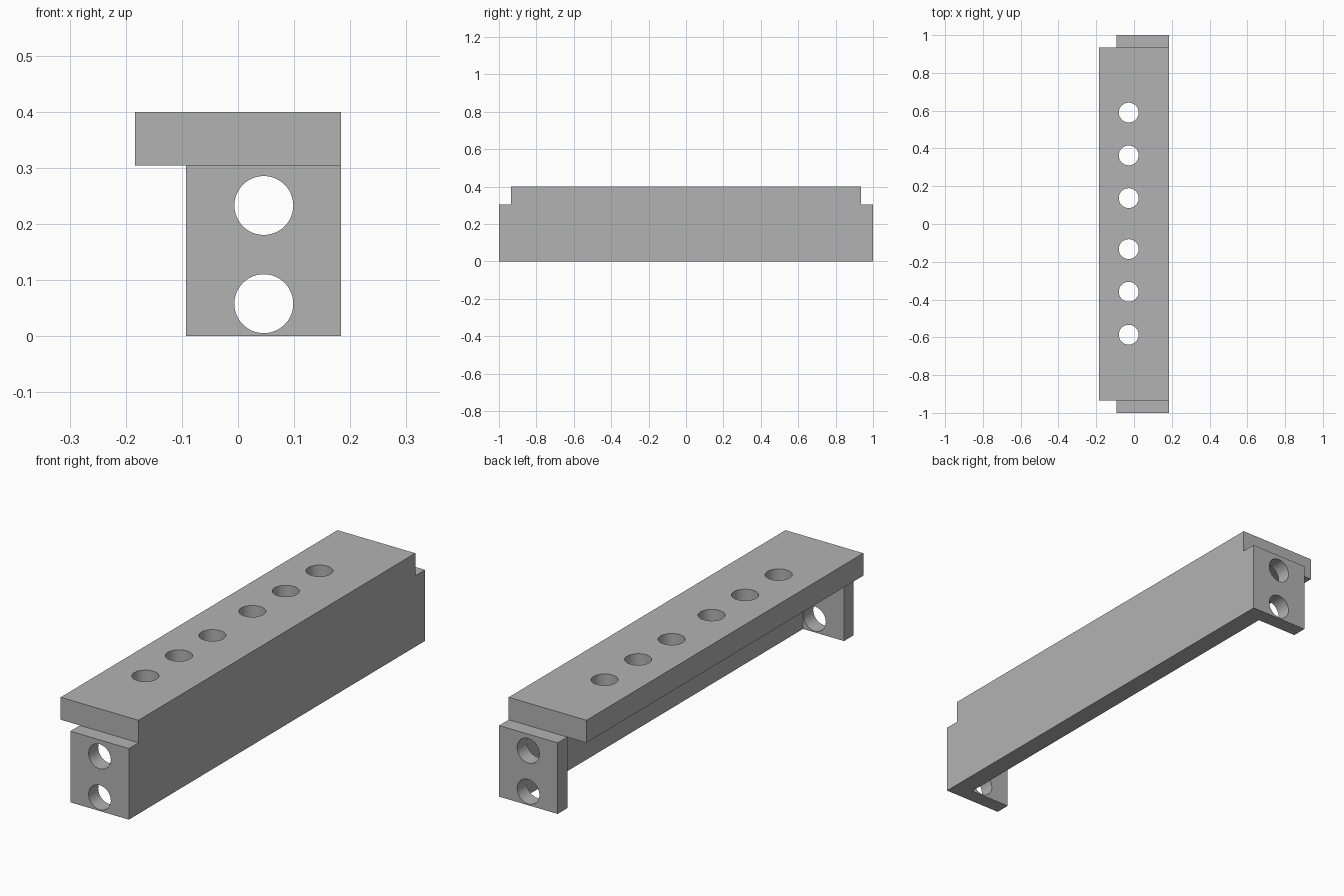
import bpy, bmesh, math
from mathutils import Matrix, Vector

cube = bpy.data.objects.get("Cube")
if cube:
    bpy.data.objects.remove(cube, do_unlink=True)

SIDE = 0.184        # half width
INNER = 0.101       # inner face of the side wall
SHELF_Y = 0.935     # half length of the top plate, inner face of the end plates
SHELF_Z = 0.304     # underside of the top plate
HOLE_R = 0.0525

grey = bpy.data.materials.new("matte grey")
grey.use_nodes = True
grey.diffuse_color = (0.45, 0.45, 0.45, 1)
grey.node_tree.nodes["Principled BSDF"].inputs["Base Color"].default_value = (0.45, 0.45, 0.45, 1)


def add_object(name, bm):
    bmesh.ops.recalc_face_normals(bm, faces=bm.faces)
    mesh = bpy.data.meshes.new(name)
    bm.to_mesh(mesh)
    bm.free()
    mesh.materials.append(grey)
    obj = bpy.data.objects.new(name, mesh)
    bpy.context.collection.objects.link(obj)
    return obj


def prism(name, outline, z0, z1):
    bm = bmesh.new()
    face = bm.faces.new([bm.verts.new((x, y, z0)) for x, y in outline])
    new = bmesh.ops.extrude_face_region(bm, geom=[face])["geom"]
    bmesh.ops.translate(bm, vec=(0, 0, z1 - z0),
                        verts=[v for v in new if isinstance(v, bmesh.types.BMVert)])
    return add_object(name, bm)


def cut(target, other, operation):
    mod = target.modifiers.new(operation.lower(), 'BOOLEAN')
    mod.operation = operation
    mod.solver = 'EXACT'
    mod.object = other
    bpy.context.view_layer.objects.active = target
    bpy.ops.object.modifier_apply(modifier=mod.name)
    bpy.data.objects.remove(other, do_unlink=True)


# Side wall with an end plate at each end
left = -0.093
bracket = prism("bracket", [(SIDE, -1), (SIDE, 1), (left, 1), (left, SHELF_Y),
                            (INNER, SHELF_Y), (INNER, -SHELF_Y),
                            (left, -SHELF_Y), (left, -1)], 0, SHELF_Z)

# Top plate, overhanging on one side
top_plate = prism("top_plate", [(-SIDE, -SHELF_Y), (SIDE, -SHELF_Y),
                                (SIDE, SHELF_Y), (-SIDE, SHELF_Y)], SHELF_Z, 0.4)
cut(bracket, top_plate, 'UNION')

# Bolt holes: six through the top plate, two through each end plate
holes = bmesh.new()


def drill(centre, depth, turn=Matrix()):
    bmesh.ops.create_cone(holes, cap_ends=True, segments=48, radius1=HOLE_R, radius2=HOLE_R,
                          depth=depth, matrix=Matrix.Translation(Vector(centre)) @ turn)


for y in (0.135, 0.361, 0.588):
    for sign in (-1, 1):
        drill((-0.028, sign * y + 0.002, 0.352), 0.2)
for z in (0.058, 0.233):
    for sign in (-1, 1):
        drill((0.046, sign * 0.9675, z), 0.2, Matrix.Rotation(math.pi / 2, 4, 'X'))
cut(bracket, add_object("hole_cutter", holes), 'DIFFERENCE')

# Smooth bores, sharp edges
bpy.ops.object.select_all(action='DESELECT')
bracket.select_set(True)
bpy.context.view_layer.objects.active = bracket
bpy.ops.object.shade_smooth_by_angle(angle=math.radians(30))
